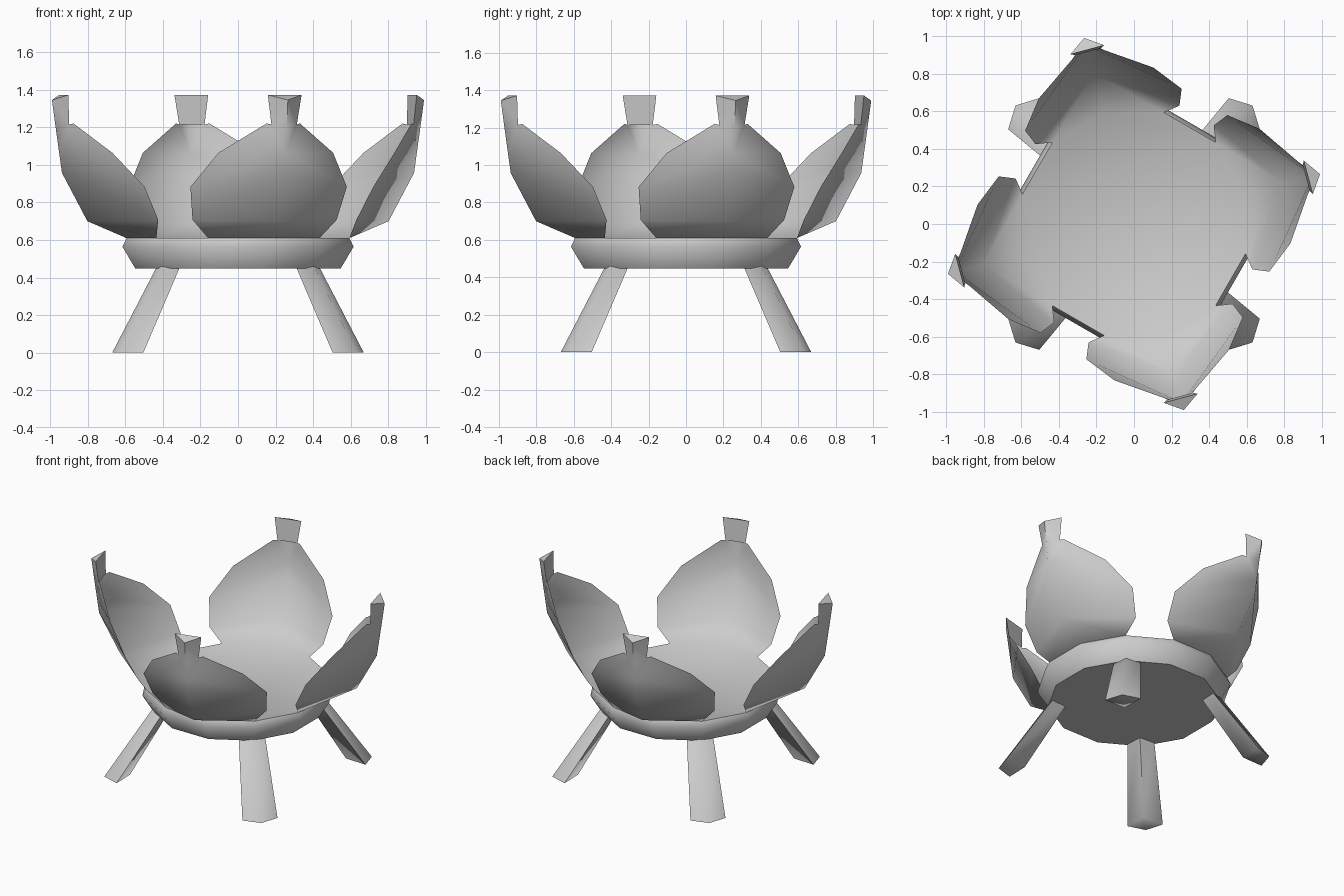
import bpy, bmesh
from math import sin, cos, pi, radians

cube = bpy.data.objects.get("Cube")
if cube:
    bpy.data.objects.remove(cube, do_unlink=True)

grey = bpy.data.materials.new("light_grey")
grey.use_nodes = True
COLOUR = (0.6, 0.6, 0.6, 1)
grey.diffuse_color = COLOUR
grey.node_tree.nodes["Principled BSDF"].inputs["Base Color"].default_value = COLOUR


def polar(r, u, z, angle):
    """Point r outwards along a heading and u sideways from it."""
    return (r * cos(angle) - u * sin(angle), r * sin(angle) + u * cos(angle), z)


def finish(bm, name, smooth_angle):
    bmesh.ops.remove_doubles(bm, verts=bm.verts, dist=0.001)
    bmesh.ops.recalc_face_normals(bm, faces=bm.faces)
    mesh = bpy.data.meshes.new(name)
    bm.to_mesh(mesh)
    bm.free()
    mesh.materials.append(grey)
    obj = bpy.data.objects.new(name, mesh)
    bpy.context.collection.objects.link(obj)
    bpy.ops.object.select_all(action="DESELECT")
    obj.select_set(True)
    bpy.context.view_layer.objects.active = obj
    bpy.ops.object.shade_smooth_by_angle(angle=radians(smooth_angle))
    return obj


def add_face(bm, points):
    return bm.faces.new([bm.verts.new(p) for p in points])


def twelve_gon(r, z):
    return [polar(r, 0, z, radians(15 + 30 * i)) for i in range(12)]


def bridge(bm, low, high):
    n = len(low)
    for i in range(n):
        j = (i + 1) % n
        add_face(bm, [low[i], low[j], high[j], high[i]])


# Base band: twelve sides with a bulged middle and a flat underside
bm = bmesh.new()
rings = [twelve_gon(r, z) for r, z in ((0.565, 0.447), (0.637, 0.564), (0.614, 0.61))]
add_face(bm, rings[0])
for low, high in zip(rings, rings[1:]):
    bridge(bm, low, high)
finish(bm, "base_band", 57)

# Petal bowl: floor with four cupped petals, each a creased sheet
EDGE = [(0.532, 0.307, 0.61), (0.546, 0.397, 0.707), (0.63, 0.431, 0.883),
        (0.777, 0.316, 1.064), (0.931, 0.092, 1.22)]
RIDGE = [(0.614, 0.61), (0.83, 0.70), (0.97, 0.957), (0.985, 1.06), (1.005, 1.2)]
NECK, TIP, TIP_RIDGE = (0.949, 0.07, 1.215), (0.96, 0.093, 1.372), (1.025, 1.345)

bm = bmesh.new()
add_face(bm, twelve_gon(0.614, 0.61))
for k in range(4):
    heading = radians(15) + k * pi / 2

    def side_point(p, side):
        return polar(p[0], p[1] * side, p[2], heading)

    ridge = [polar(r, 0, z, heading) for r, z in RIDGE]
    tip_ridge = polar(TIP_RIDGE[0], 0, TIP_RIDGE[1], heading)
    for side in (-1, 1):
        edge = [side_point(p, side) for p in EDGE]
        neck, tip = side_point(NECK, side), side_point(TIP, side)
        for i in range(3):
            add_face(bm, [edge[i], edge[i + 1], ridge[i + 1], ridge[i]])
        add_face(bm, [edge[3], edge[4], neck, ridge[4], ridge[3]])
        add_face(bm, [neck, tip, tip_ridge, ridge[4]])
    # Inner wall and cap of the narrow neck
    add_face(bm, [side_point(NECK, -1), side_point(NECK, 1),
                  side_point(TIP, 1), side_point(TIP, -1)])
    add_face(bm, [side_point(TIP, -1), side_point(TIP, 1), tip_ridge])
finish(bm, "petal_bowl", 75)

# Splayed four-sided legs, flaring towards the feet
FOOT = [(0.892, 0), (0.83, 0.117), (0.72, 0), (0.83, -0.117)]
TOP = [(0.545, 0), (0.495, 0.085), (0.42, 0), (0.495, -0.085)]
names = ["back_left_leg", "back_right_leg", "front_right_leg", "front_left_leg"]
for k, name in enumerate(names):
    heading = pi / 4 + k * pi / 2
    foot = [polar(r, u, 0, heading) for r, u in FOOT]
    top = [polar(r, u, 0.5, heading) for r, u in TOP]
    bm = bmesh.new()
    bridge(bm, foot, top)
    add_face(bm, foot)
    add_face(bm, top)
    finish(bm, name, 75)
